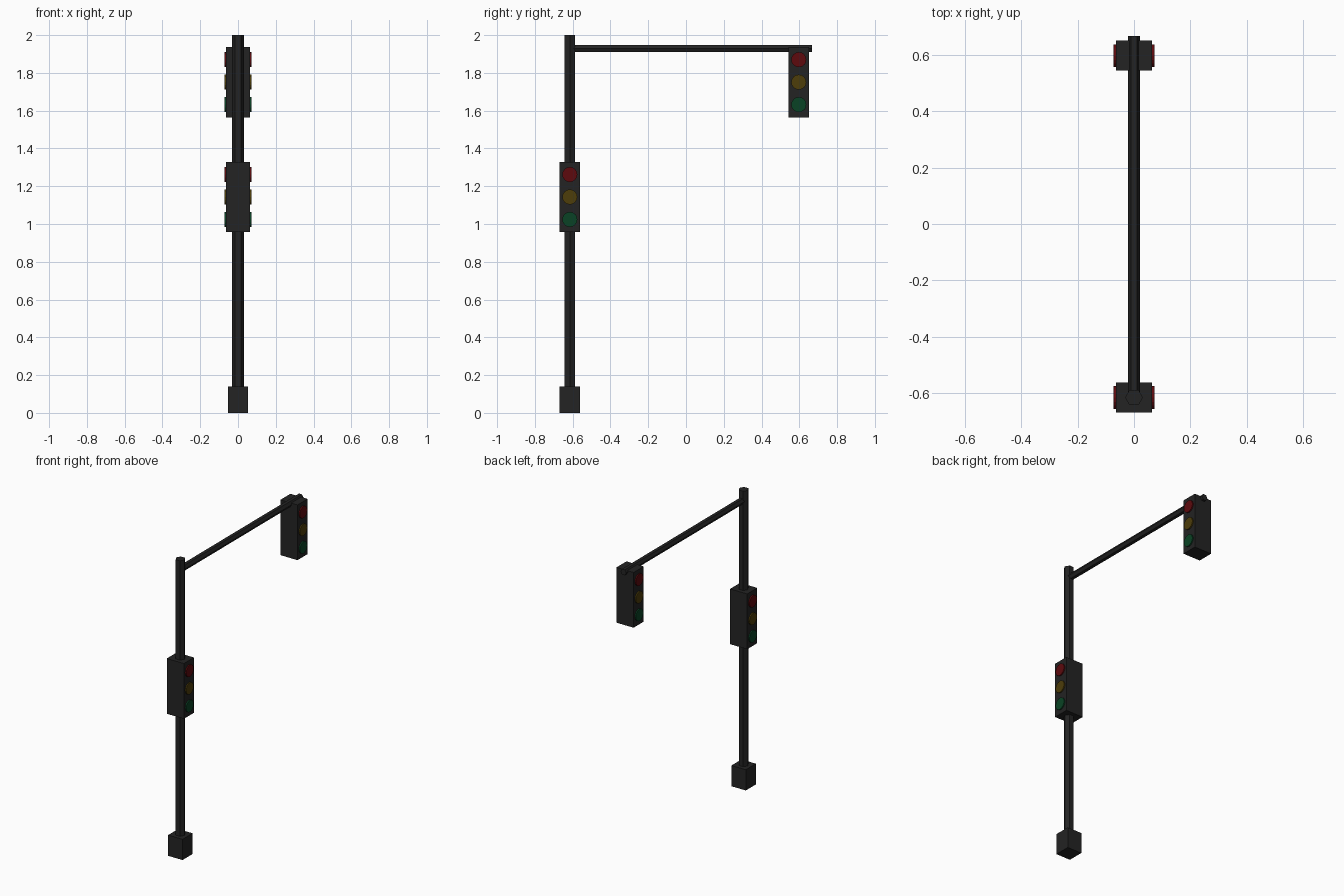
import bpy
import math
from mathutils import Matrix

if "Cube" in bpy.data.objects:
    bpy.data.objects.remove(bpy.data.objects["Cube"])


def material(name, rgb):
    m = bpy.data.materials.new(name)
    m.diffuse_color = (*rgb, 1)
    m.use_nodes = True
    m.node_tree.nodes["Principled BSDF"].inputs["Base Color"].default_value = m.diffuse_color
    return m


BLACK = material("black_metal", (0.017, 0.017, 0.017))
RED = material("dark_red", (0.11, 0.003, 0.004))
YELLOW = material("dark_yellow", (0.075, 0.047, 0.003))
GREEN = material("dark_green", (0.003, 0.055, 0.018))


def finish(name, mat):
    ob = bpy.context.object
    ob.name = name
    ob.data.materials.append(mat)
    return ob


def box(name, centre, size, mat):
    bpy.ops.mesh.primitive_cube_add(size=1, location=centre)
    ob = finish(name, mat)
    ob.data.transform(Matrix.Diagonal((*size, 1)))


def prism(name, centre, radius, length, sides, mat, rot=(0, 0, 0)):
    bpy.ops.mesh.primitive_cylinder_add(vertices=sides, radius=radius, depth=length,
                                        location=centre, rotation=rot)
    return finish(name, mat)


POLE_Y = -0.615
ARM_Y = 0.597

# Base, hexagonal pole and overhead arm (corners point to +-x)
box("base", (0, POLE_Y, 0.07), (0.107, 0.107, 0.14), BLACK)
pole = prism("pole", (0, POLE_Y, 1.05), 0.0315, 1.9, 6, BLACK)
pole.data.transform(Matrix.Rotation(math.pi / 2, 4, 'Z'))
arm = prism("arm", (0, 0.026, 1.929), 0.0215, 1.282, 6, BLACK, (math.pi / 2, 0, 0))
arm.data.transform(Matrix.Rotation(math.pi / 2, 4, 'Z'))


# Signal heads with three lamps on both sides
def signal(name, y, z):
    box(name + "_housing", (0, y, z), (0.128, 0.107, 0.373), BLACK)
    for lamp, mat, dz in (("red", RED, 0.119), ("yellow", YELLOW, 0), ("green", GREEN, -0.119)):
        for side, s in (("right", 1), ("left", -1)):
            prism(f"{name}_{lamp}_lamp_{side}", (s * 0.0675, y, z + dz), 0.04, 0.009, 16,
                  mat, (0, math.pi / 2, 0))


signal("pole_signal", POLE_Y, 1.143)
signal("arm_signal", ARM_Y, 1.751)
